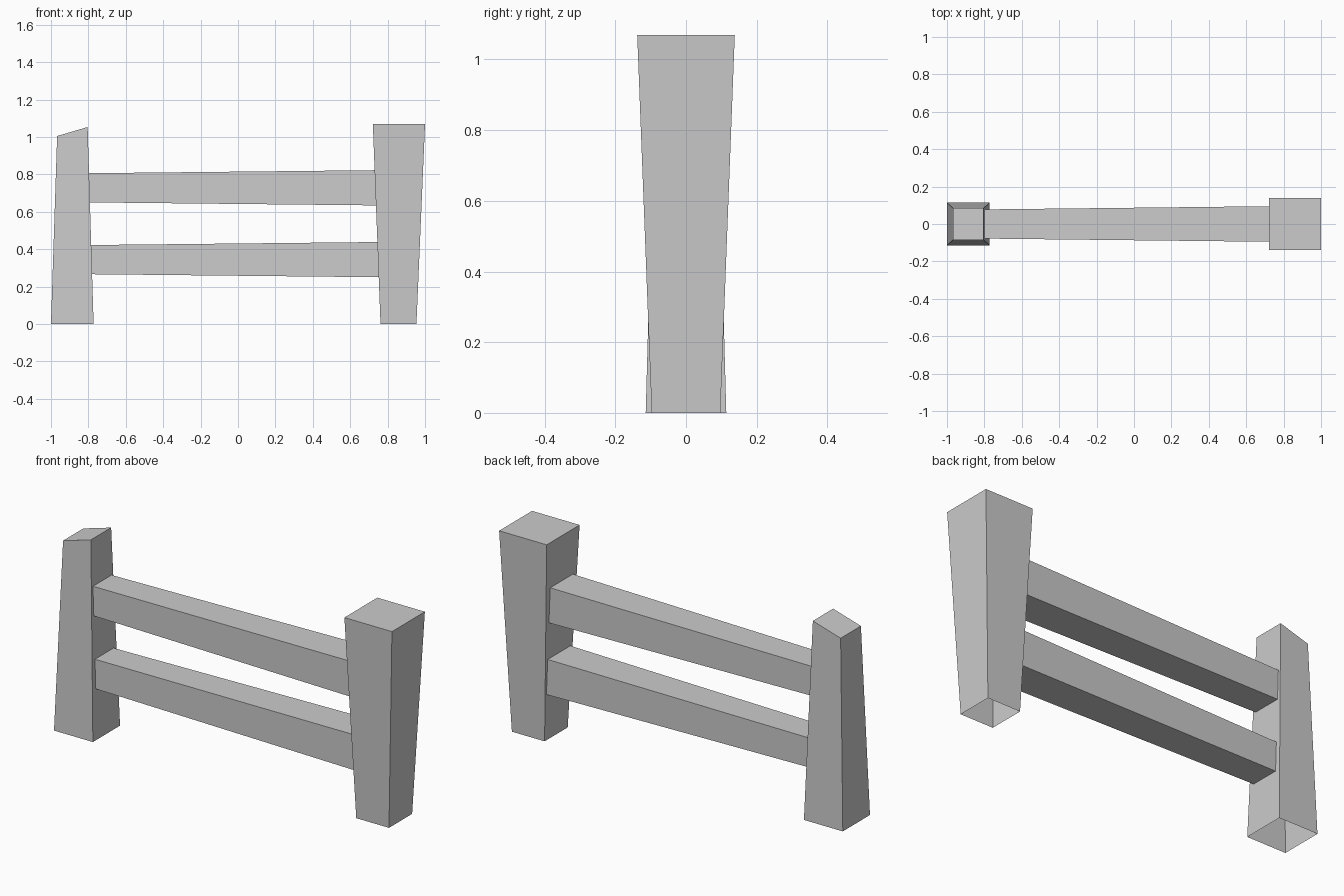
import bpy, bmesh

if "Cube" in bpy.data.objects:
    bpy.data.objects.remove(bpy.data.objects["Cube"])


def loft(name, start, end, cap_end):
    """Four-sided tube between two corner loops, optionally closed at the end."""
    bm = bmesh.new()
    a = [bm.verts.new(p) for p in start]
    b = [bm.verts.new(p) for p in end]
    for i in range(4):
        j = (i + 1) % 4
        bm.faces.new((a[i], a[j], b[j], b[i]))
    if cap_end:
        bm.faces.new(b)
    bm.normal_update()
    mesh = bpy.data.meshes.new(name)
    bm.to_mesh(mesh)
    bm.free()
    obj = bpy.data.objects.new(name, mesh)
    bpy.context.collection.objects.link(obj)
    return obj


def post_ring(x0, x1, y, z0, z1):
    return [(x0, -y, z0), (x1, -y, z1), (x1, y, z1), (x0, y, z0)]


# Posts: open underneath, capped on top; the left one has a slanted top
loft("left_post", post_ring(-1.0, -0.772, 0.114, 0, 0),
     post_ring(-0.967, -0.804, 0.085, 1.005, 1.053), True)
loft("right_post", post_ring(0.762, 0.954, 0.097, 0, 0),
     post_ring(0.721, 1.0, 0.138, 1.069, 1.069), True)


# Rails: thicken to the right, ends cut to the lean of each post
def left_x(z):
    return -0.772 - 0.032 * z / 1.053


def right_x(z):
    return 0.762 - 0.041 * z / 1.069


def rail_ring(x_at, y, z0, z1):
    return [(x_at(z), s * y, z) for s, z in ((-1, z0), (-1, z1), (1, z1), (1, z0))]


for name, z in (("lower_rail", 0.344), ("upper_rail", 0.728)):
    loft(name, rail_ring(left_x, 0.078, z - 0.078, z + 0.078),
         rail_ring(right_x, 0.095, z - 0.094, z + 0.094), False)

# Point all faces outward
for obj in bpy.context.collection.objects:
    bm = bmesh.new()
    bm.from_mesh(obj.data)
    bmesh.ops.recalc_face_normals(bm, faces=bm.faces)
    bm.to_mesh(obj.data)
    bm.free()
